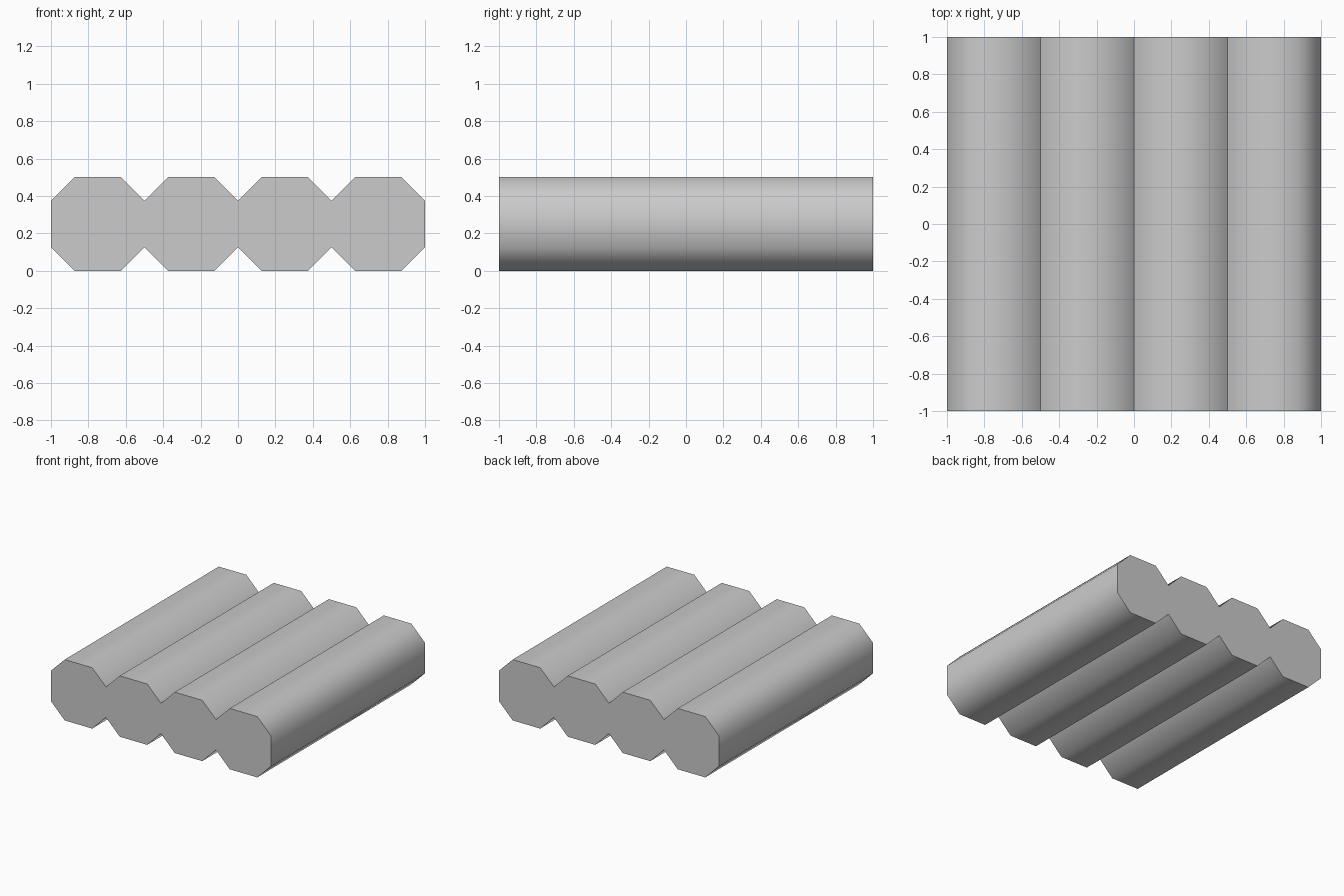
import bpy, bmesh, math

if "Cube" in bpy.data.objects:
    bpy.data.objects.remove(bpy.data.objects["Cube"])

LOGS, WIDTH, BEVEL, LENGTH = 4, 0.5, 0.125, 2.0

# Upper outline of the joined logs, left to right
top = []
for i in range(LOGS):
    left = -1 + i * WIDTH
    top += [(left, WIDTH - BEVEL), (left + BEVEL, WIDTH), (left + WIDTH - BEVEL, WIDTH)]
top.append((1.0, WIDTH - BEVEL))

# Mirror the outline for the underside
outline = top + [(x, WIDTH - z) for x, z in reversed(top)]

# Extrude the outline from front to back
bm = bmesh.new()
face = bm.faces.new([bm.verts.new((x, -LENGTH / 2, z)) for x, z in outline])
result = bmesh.ops.extrude_face_region(bm, geom=[face], use_keep_orig=True)
back = [g for g in result["geom"] if isinstance(g, bmesh.types.BMVert)]
bmesh.ops.translate(bm, verts=back, vec=(0, LENGTH, 0))
bmesh.ops.recalc_face_normals(bm, faces=bm.faces)

mesh = bpy.data.meshes.new("joined_logs")
bm.to_mesh(mesh)
bm.free()
logs = bpy.data.objects.new("joined_logs", mesh)
bpy.context.collection.objects.link(logs)

# Round the log sides, keep the ends and valleys sharp
bpy.context.view_layer.objects.active = logs
logs.select_set(True)
bpy.ops.object.shade_smooth_by_angle(angle=math.radians(60))
